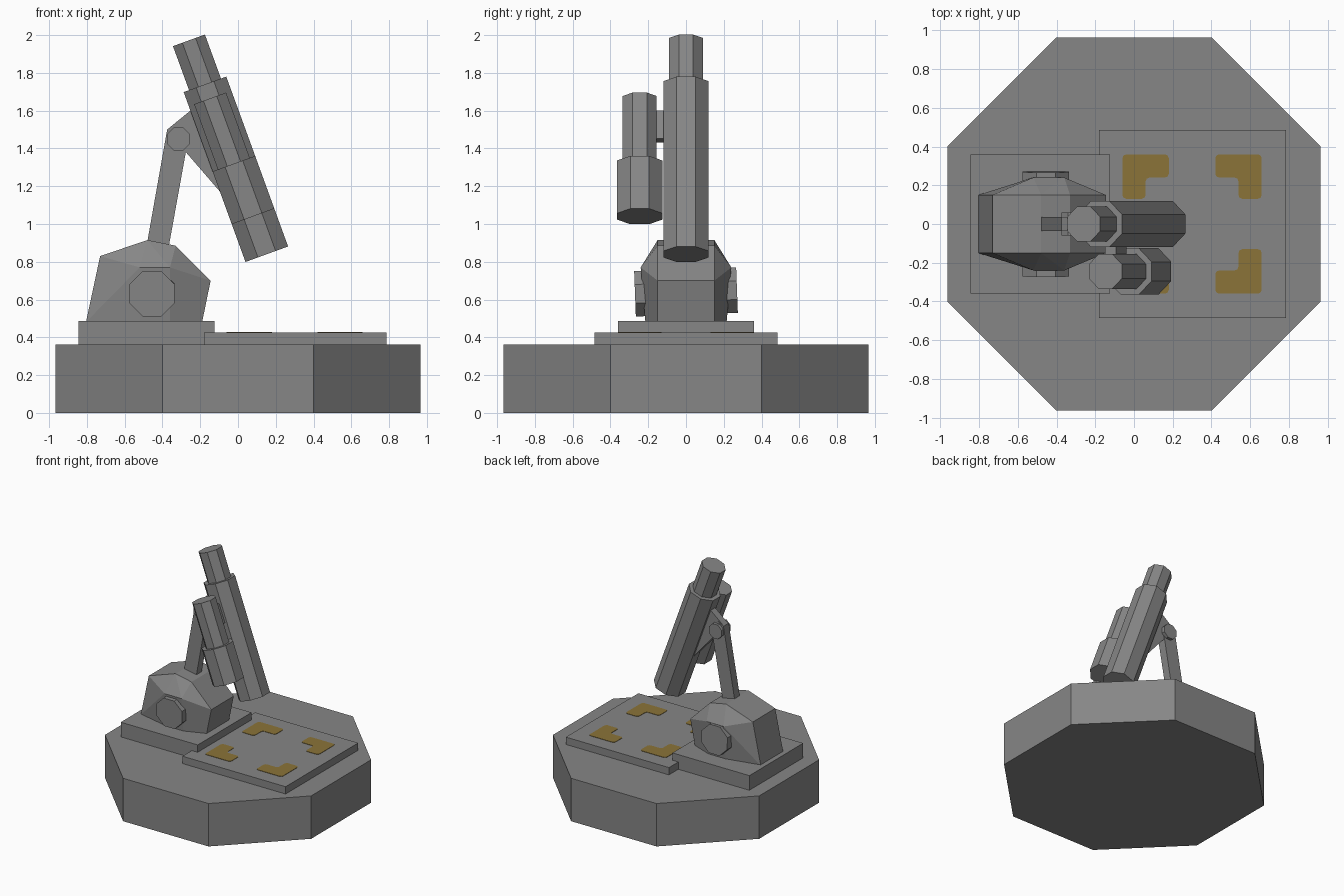
import bpy, bmesh, math
from mathutils import Vector, Matrix

if "Cube" in bpy.data.objects:
    bpy.data.objects.remove(bpy.data.objects["Cube"])


def material(name, rgb):
    m = bpy.data.materials.new(name)
    m.diffuse_color = (*rgb, 1)
    m.use_nodes = True
    m.node_tree.nodes["Principled BSDF"].inputs["Base Color"].default_value = m.diffuse_color
    return m


GREY = material("stone grey", (0.24, 0.24, 0.24))
YELLOW = material("marking yellow", (0.26, 0.175, 0.04))


def finish(name, bm, mat):
    bmesh.ops.recalc_face_normals(bm, faces=bm.faces)
    me = bpy.data.meshes.new(name)
    bm.to_mesh(me)
    bm.free()
    me.materials.append(mat)
    ob = bpy.data.objects.new(name, me)
    bpy.context.collection.objects.link(ob)
    return ob


def box(name, lo, hi, mat=GREY):
    lo, hi = Vector(lo), Vector(hi)
    bm = bmesh.new()
    bmesh.ops.create_cube(bm, size=1, matrix=Matrix.Translation((lo + hi) / 2) @ Matrix.Diagonal((*(hi - lo), 1)))
    return finish(name, bm, mat)


def octagon(name, start, end, apothem):
    """Eight-sided prism between two points, with flats facing the axes."""
    start, end = Vector(start), Vector(end)
    d = end - start
    # the turn lies in the plane of z and d, so the flats stay aligned
    turn = Vector((0, 0, 1)).rotation_difference(d).to_matrix().to_4x4()
    r = apothem / math.cos(math.pi / 8)
    bm = bmesh.new()
    bmesh.ops.create_cone(bm, cap_ends=True, segments=8, radius1=r, radius2=r, depth=d.length,
                          matrix=Matrix.Translation((start + end) / 2) @ turn @ Matrix.Rotation(math.pi / 8, 4, 'Z'))
    return finish(name, bm, GREY)


def prism(name, points, vec, mat=GREY, rounding=0):
    """Extrude a flat outline along a vector."""
    bm = bmesh.new()
    f = bm.faces.new([bm.verts.new(p) for p in points])
    if rounding:
        bmesh.ops.bevel(bm, geom=bm.verts[:], offset=rounding, segments=2, affect='VERTICES', profile=0.5)
    res = bmesh.ops.extrude_face_region(bm, geom=bm.faces[:])
    bmesh.ops.translate(bm, vec=vec, verts=[v for v in res["geom"] if isinstance(v, bmesh.types.BMVert)])
    return finish(name, bm, mat)


# Base and plinths
octagon("base", (0, 0, 0), (0, 0, 0.363), 0.965)
box("work_plate", (-0.18, -0.485, 0.35), (0.785, 0.485, 0.425))
box("body_plinth", (-0.845, -0.36, 0.35), (-0.125, 0.36, 0.487))

# Corner markings on the work plate
corner = [(0.12, 0.36), (0.36, 0.36), (0.36, 0.13), (0.24, 0.13), (0.24, 0.24), (0.12, 0.24)]
for sx in (1, -1):
    for sy in (1, -1):
        prism("corner_marking", [(0.30 + sx * x, sy * y, 0.423) for x, y in corner],
              (0, 0, 0.005), YELLOW, 0.02)

# Faceted body: central profile plus a smaller bulging side outline
profile = [(-0.805, 0.48), (-0.73, 0.83), (-0.48, 0.915), (-0.33, 0.885), (-0.145, 0.70), (-0.19, 0.48)]
side = [(-0.52, 0.48, 0.215), (-0.52, 0.77, 0.24), (-0.36, 0.77, 0.24), (-0.36, 0.48, 0.215)]
bm = bmesh.new()
for s in (1, -1):
    for x, z in profile:
        bm.verts.new((x, s * 0.15, z))
    for x, z, y in side:
        bm.verts.new((x, s * y, z))
bmesh.ops.convex_hull(bm, input=bm.verts[:])
bmesh.ops.dissolve_limit(bm, angle_limit=0.02, verts=bm.verts[:], edges=bm.edges[:])
finish("body", bm, GREY)
octagon("side_knob_axle", (-0.455, -0.27, 0.63), (-0.455, 0.27, 0.65), 0.12)

# Arm, tube bracket and pivot
prism("arm", [(-0.49, -0.035, 0.85), (-0.375, -0.035, 1.50), (-0.32, -0.035, 1.53),
              (-0.26, -0.035, 1.47), (-0.372, -0.035, 0.85)], (0, 0.07, 0))
prism("tube_bracket", [(-0.375, -0.03, 1.50), (-0.24, -0.03, 1.61), (-0.12, -0.03, 1.60),
                       (0.0, -0.03, 1.25), (-0.09, -0.03, 1.165), (-0.28, -0.03, 1.385)], (0, 0.06, 0))
octagon("pivot", (-0.315, -0.06, 1.45), (-0.315, 0.06, 1.45), 0.06)

# Two tilted stepped tubes sharing one slope
TILT = math.radians(20)
AXIS = Vector((-math.sin(TILT), 0, math.cos(TILT)))
FOOT = Vector((0.1525, 0, 0.84))


def on_axis(t, y=0):
    return FOOT + AXIS * t + Vector((0, y, 0))


octagon("main_tube", on_axis(0), on_axis(0.957), 0.12)
octagon("main_eyepiece", on_axis(0.95), on_axis(1.205), 0.09)
octagon("small_tube", on_axis(0.213, -0.245), on_axis(0.51, -0.245), 0.12)
octagon("small_eyepiece", on_axis(0.50, -0.245), on_axis(0.878, -0.245), 0.09)

# Block joining the tubes
link = box("tube_link", (-0.03, -0.08, -0.08), (0.03, 0.08, 0.08))
link.matrix_world = Matrix.Translation(on_axis(0.72, -0.135)) @ Matrix.Rotation(-TILT, 4, 'Y')
